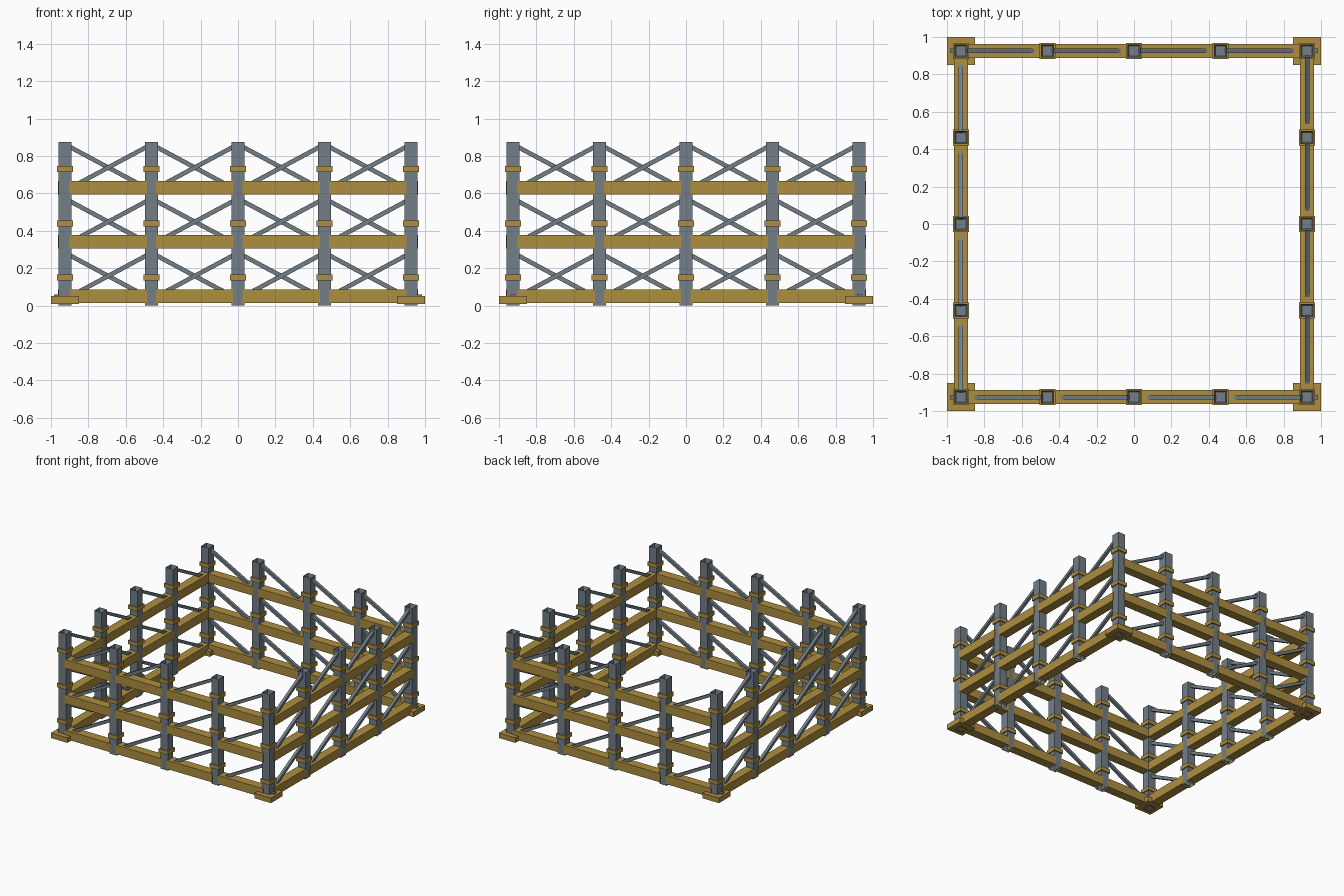
import bpy, bmesh, math
from mathutils import Matrix, Vector

if "Cube" in bpy.data.objects:
    bpy.data.objects.remove(bpy.data.objects["Cube"])


def material(name, rgb):
    m = bpy.data.materials.new(name)
    m.diffuse_color = (*rgb, 1)
    m.use_nodes = True
    m.node_tree.nodes["Principled BSDF"].inputs["Base Color"].default_value = m.diffuse_color
    return m


STEEL = material("blue grey steel", (0.17, 0.21, 0.24))
OCHRE = material("ochre timber", (0.42, 0.27, 0.05))

EDGE = 0.925                 # centre line of each wall
BAY = EDGE / 2               # spacing of the posts
POST = 0.068                 # post width
TIERS = (0.05, 0.34, 0.63)   # beam centre heights


def add_object(name, bm, mat, matrix):
    me = bpy.data.meshes.new(name)
    bm.to_mesh(me)
    bm.free()
    me.materials.append(mat)
    ob = bpy.data.objects.new(name, me)
    ob.matrix_world = matrix
    bpy.context.collection.objects.link(ob)
    return ob


def box(name, centre, size, mat, matrix=Matrix(), tilt=0):
    bm = bmesh.new()
    bmesh.ops.create_cube(bm, size=1)
    bmesh.ops.scale(bm, vec=size, verts=bm.verts)
    bmesh.ops.rotate(bm, cent=(0, 0, 0), matrix=Matrix.Rotation(tilt, 3, 'Y'), verts=bm.verts)
    bmesh.ops.translate(bm, vec=centre, verts=bm.verts)
    return add_object(name, bm, mat, matrix)


def post(x, matrix):
    # square tube with recessed ends
    bm = bmesh.new()
    bmesh.ops.create_cube(bm, size=1)
    bmesh.ops.scale(bm, vec=(POST, POST, 0.87), verts=bm.verts)
    bmesh.ops.translate(bm, vec=(x, -EDGE, 0.44), verts=bm.verts)
    bm.normal_update()
    for face in [f for f in bm.faces if abs(f.normal.z) > 0.9]:
        direction = face.normal.copy()
        bmesh.ops.inset_region(bm, faces=[face], thickness=0.011)
        bmesh.ops.translate(bm, vec=direction * -0.04, verts=face.verts)
    # bring the foot of the tube to the ground
    for v in bm.verts:
        if v.co.z < 0.01:
            v.co.z = 0
    add_object("post", bm, STEEL, matrix)


def brace(x0, x1, z0, z1, matrix):
    dx, dz = x1 - x0, z1 - z0
    box("diagonal_brace", ((x0 + x1) / 2, -EDGE, (z0 + z1) / 2),
        (math.hypot(dx, dz), 0.024, 0.024), STEEL, matrix, -math.atan2(dz, dx))


# the same wall repeated on all four sides
for side in range(4):
    turn = Matrix.Rotation(side * math.pi / 2, 4, 'Z')

    # corner foot
    box("corner_foot", (-EDGE, -EDGE, 0.029), (0.15, 0.15, 0.042), OCHRE, turn)

    for i in range(4):
        x = -EDGE + i * BAY
        post(x, turn)
        for z in TIERS:
            # clamp ring around the post
            box("post_clamp", (x, -EDGE, z + 0.099), (0.086, 0.086, 0.032), OCHRE, turn)
            # beam and diagonal between neighbouring posts
            box("beam", (x + BAY / 2, -EDGE, z), (BAY - 0.046, 0.074, 0.072), OCHRE, turn)
            brace(x + 0.03, x + BAY - 0.03, z, z + 0.216, turn)

# small anchor tabs on the corner feet
for sx in (-1, 1):
    for sy in (-1, 1):
        box("anchor_tab", (sx * EDGE, sy * EDGE, 0.054), (0.115, 0.024, 0.012), STEEL)
